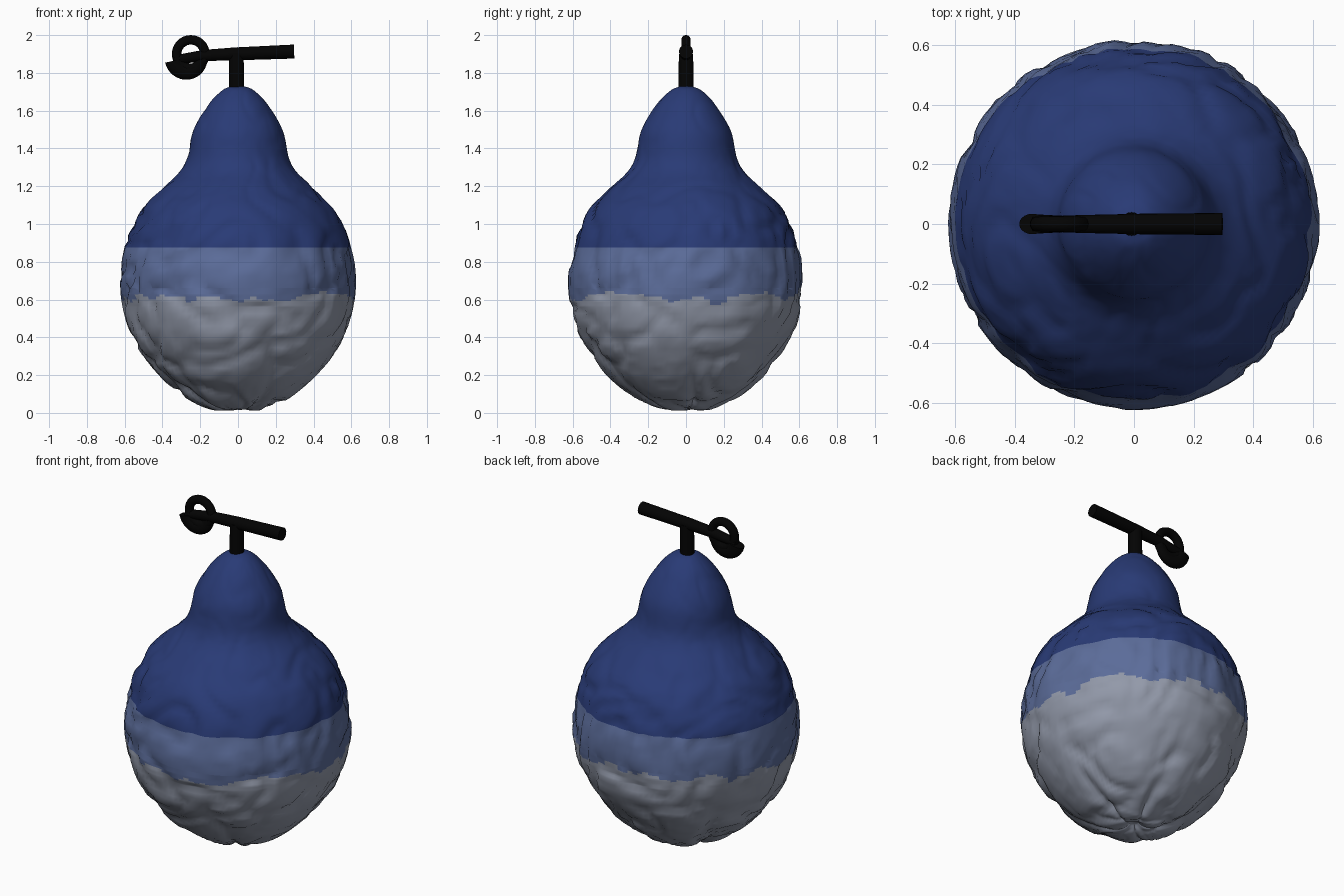
import bpy, bmesh, math
from mathutils import Vector, noise

if "Cube" in bpy.data.objects:
    bpy.data.objects.remove(bpy.data.objects["Cube"])


def material(name, rgb):
    m = bpy.data.materials.new(name)
    m.use_nodes = True
    colour = (*rgb, 1)
    m.diffuse_color = colour
    m.node_tree.nodes["Principled BSDF"].inputs["Base Color"].default_value = colour
    return m


deep_blue = material("deep blue", (0.022, 0.043, 0.18))
dusty_blue = material("dusty blue", (0.105, 0.15, 0.32))
pale_grey = material("pale grey", (0.29, 0.32, 0.40))
black = material("black", (0.001, 0.001, 0.001))


def finish(bm, name, mats, angle=40):
    bmesh.ops.recalc_face_normals(bm, faces=bm.faces)
    mesh = bpy.data.meshes.new(name)
    bm.to_mesh(mesh)
    bm.free()
    for m in mats:
        mesh.materials.append(m)
    ob = bpy.data.objects.new(name, mesh)
    bpy.context.collection.objects.link(ob)
    bpy.ops.object.select_all(action='DESELECT')
    ob.select_set(True)
    bpy.context.view_layer.objects.active = ob
    bpy.ops.object.shade_smooth_by_angle(angle=math.radians(angle))
    return ob


def smooth_profile(pts, steps):
    """Catmull-Rom curve through the profile points."""
    p = [Vector(q) for q in pts]
    p = [2 * p[0] - p[1]] + p + [2 * p[-1] - p[-2]]
    out = []
    for a, b, c, d in zip(p, p[1:], p[2:], p[3:]):
        for i in range(steps):
            t = i / steps
            out.append(0.5 * (2 * b + (c - a) * t + (2 * a - 5 * b + 4 * c - d) * t ** 2
                              + (3 * b - a - 3 * c + d) * t ** 3))
    return out + [p[-2]]


def sweep(name, path, radii, sides=20, depth=1.0):
    """Capped tube along a path in the xz plane; depth scales its y thickness."""
    bm = bmesh.new()
    rings = []
    for i, (p, r) in enumerate(zip(path, radii)):
        t = (path[min(i + 1, len(path) - 1)] - path[max(i - 1, 0)]).normalized()
        n = Vector((-t.z, 0, t.x))
        ring = []
        for k in range(sides):
            a = math.tau * k / sides
            ring.append(bm.verts.new(p + n * r * math.cos(a)
                                     + Vector((0, r * depth * math.sin(a), 0))))
        rings.append(ring)
    for lo, hi in zip(rings, rings[1:]):
        for k in range(sides):
            j = (k + 1) % sides
            bm.faces.new((lo[k], lo[j], hi[j], hi[k]))
    bm.faces.new(rings[0])
    bm.faces.new(rings[-1])
    return finish(bm, name, [black])


def arc(centre, radius, start, end, steps=32):
    angles = [math.radians(start + (end - start) * i / steps) for i in range(steps + 1)]
    return [Vector(centre) + Vector((math.cos(a), 0, math.sin(a))) * radius for a in angles]


# Wrinkled pear body: turned profile with folds and creases
profile = smooth_profile([(0.02, 0.05), (0.07, 0.02), (0.15, 0.03), (0.29, 0.105),
                          (0.44, 0.24), (0.56, 0.43), (0.61, 0.66), (0.587, 0.88),
                          (0.515, 1.06), (0.405, 1.18), (0.315, 1.265), (0.268, 1.345),
                          (0.236, 1.49), (0.16, 1.625), (0.085, 1.705), (0.03, 1.73)], 7)
SEGMENTS = 120


def wrinkle(p):
    warp = noise.noise_vector(p * 2.5) * 0.35
    crease = min(abs(noise.noise((p + warp) * 4)), 0.25)
    fine = min(abs(noise.noise((p + warp) * 10)), 0.2)
    rough = 1.0 if p.z < 0.9 else max(0.25, 1 - (p.z - 0.9) * 2)
    # Radial folds fade out above the base
    fold = abs(math.sin(2.5 * math.atan2(p.y, p.x) + warp.x * 4))
    base = max(0, 1 - p.z / 0.55)
    amount = crease * 0.08 + fine * 0.03 - 0.012
    return amount * rough - 0.03 * base * (1 - fold) ** 3


bm = bmesh.new()
rings = []
for r, z in profile:
    ring = []
    for k in range(SEGMENTS):
        a = math.tau * k / SEGMENTS
        p = Vector((r * math.cos(a), r * math.sin(a), z))
        out = Vector((p.x, p.y, (z - 0.65) * 0.6)).normalized()
        v = p + out * wrinkle(p) * min(1, r / 0.2)
        v.z = max(v.z, 0.0)
        ring.append(bm.verts.new(v))
    rings.append(ring)
for lo, hi in zip(rings, rings[1:]):
    for k in range(SEGMENTS):
        j = (k + 1) % SEGMENTS
        bm.faces.new((lo[k], lo[j], hi[j], hi[k]))
bm.faces.new(rings[0])
bm.faces.new(rings[-1])

# Colour bands: straight upper edge, ragged lower edge on finely cut faces
for height in (0.875, 0.66, 0.645, 0.63, 0.615, 0.60, 0.585, 0.57):
    bmesh.ops.bisect_plane(bm, geom=bm.verts[:] + bm.edges[:] + bm.faces[:],
                           plane_co=(0, 0, height), plane_no=(0, 0, 1))
for f in bm.faces:
    c = f.calc_center_median()
    ragged = 0.622 + 0.06 * noise.noise(c * 6) + 0.03 * noise.noise(c * 17)
    f.material_index = 0 if c.z > 0.875 else 1 if c.z > ragged else 2
finish(bm, "pear_body", [deep_blue, dusty_blue, pale_grey], 60)

# Stem, crossbar and curled end
sweep("stem", [Vector((-0.008, 0, 1.69)), Vector((-0.008, 0, 1.90))], [0.04, 0.038])
sweep("crossbar_right", [Vector((-0.03, 0, 1.90)), Vector((0.297, 0, 1.913))], [0.034, 0.037])
sweep("crossbar_left", [Vector((0.0, 0, 1.902)), Vector((-0.18, 0, 1.892)),
                        Vector((-0.34, 0, 1.868))], [0.034, 0.03, 0.024])
sweep("curl_ring", arc((-0.25, 0, 1.90), 0.075, 0, 360), [0.025] * 33)
sweep("curl_hook", arc((-0.268, 0, 1.877), 0.074, 190, 368),
      [0.046 - 0.0005 * i for i in range(33)], depth=0.75)
